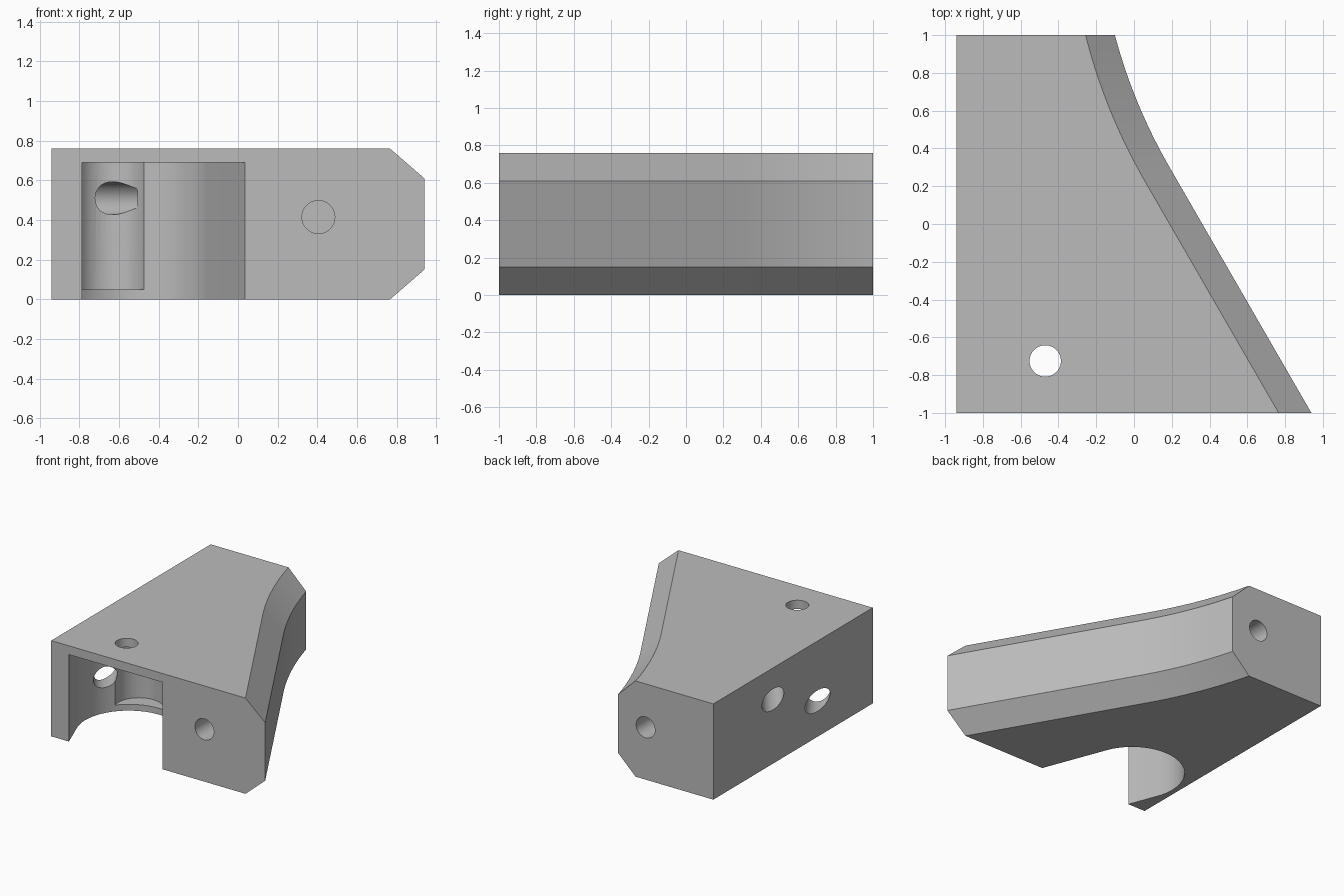
import bpy, bmesh, math
from mathutils import Vector, Matrix

old = bpy.data.objects.get("Cube")
if old:
    bpy.data.objects.remove(old)

grey = bpy.data.materials.new("plain_grey")
grey.use_nodes = True
colour = (0.5, 0.5, 0.5, 1)
grey.diffuse_color = colour
grey.node_tree.nodes["Principled BSDF"].inputs["Base Color"].default_value = colour


def loft(name, rings):
    """Closed solid through matching rings of points."""
    bm = bmesh.new()
    rows = [[bm.verts.new(p) for p in ring] for ring in rings]
    n = len(rows[0])
    for a, b in zip(rows, rows[1:]):
        for i in range(n):
            j = (i + 1) % n
            bm.faces.new((a[i], a[j], b[j], b[i]))
    bm.faces.new(rows[0][::-1])
    bm.faces.new(rows[-1])
    bmesh.ops.recalc_face_normals(bm, faces=bm.faces)
    mesh = bpy.data.meshes.new(name)
    bm.to_mesh(mesh)
    bm.free()
    mesh.materials.append(grey)
    obj = bpy.data.objects.new(name, mesh)
    bpy.context.collection.objects.link(obj)
    return obj


def prism(name, outline, z0, z1):
    return loft(name, [[(x, y, z) for x, y in outline] for z in (z0, z1)])


def rod(name, start, end, radius=0.083):
    """Round drill bit between two points."""
    start, end = Vector(start), Vector(end)
    turn = (end - start).to_track_quat('Z', 'Y')
    steps = [2 * math.pi * i / 40 for i in range(40)]
    circle = [turn @ Vector((radius * math.cos(a), radius * math.sin(a), 0)) for a in steps]
    return loft(name, [[p + c for c in circle] for p in (start, end)])


# Sloping side: a straight run flowing into a concave arc
ARC_X, ARC_Y, ARC_R = 2.70, 1.75, 2.9
SLOPE = math.radians(30)


def side_x(y, inset):
    r = ARC_R + inset
    a = math.asin(min((ARC_Y - y) / r, math.sin(SLOPE)))
    extra = max(0, ARC_Y - r * math.sin(SLOPE) - y)
    return ARC_X - r * math.cos(a) + extra * math.tan(SLOPE)


def body_ring(z, inset):
    ys = [-1, -0.5, 0] + [0.2 + 0.8 * i / 20 for i in range(21)]
    pts = [(side_x(y, inset), y, z) for y in ys]
    return pts + [(-0.94, 1, z), (-0.94, -1, z)]


H, BEVEL = 0.76, 0.15
body = loft("bracket_body", [body_ring(0, BEVEL), body_ring(BEVEL, 0),
                             body_ring(H - BEVEL, 0), body_ring(H, BEVEL)])


# Tilted slot with a round end
def slot(name, mouth, radius, length, tilt, z0, z1):
    pts = [(radius, -0.5), (radius, 0)]
    pts += [(radius * math.cos(math.pi * i / 64), length + radius * math.sin(math.pi * i / 64))
            for i in range(65)]
    pts += [(-radius, 0), (-radius, -0.5)]
    rot = Matrix.Rotation(tilt, 2)
    return prism(name, [Vector(mouth) + rot @ Vector(p) for p in pts], z0, z1)


TILT = math.radians(21)
cutters = [
    slot("pocket_cutter", (-0.375, -1), 0.383, 0.39, TILT, -0.1, 0.69),
    rod("recess_cutter", (-0.635, -0.335, 0.05), (-0.635, -0.335, 0.69), 0.18),
    rod("top_hole_cutter", (-0.47, -0.725, 0.5), (-0.47, -0.725, 1)),
    rod("front_hole_cutter", (0.405, -1.2, 0.415), (0.405, -0.6, 0.415)),
    rod("back_hole_cutter", (-0.345, 1.2, 0.415), (-0.345, 0.6, 0.415)),
    rod("upper_side_hole_cutter", (-1.18, 0.57, 0.51), (-0.56, -0.25, 0.51)),
    rod("lower_side_hole_cutter", (-1.18, 0.08, 0.285), (-0.72, -0.66, 0.285)),
]

bpy.context.view_layer.objects.active = body
body.select_set(True)
for cutter in cutters:
    mod = body.modifiers.new(cutter.name, 'BOOLEAN')
    mod.operation = 'DIFFERENCE'
    mod.solver = 'EXACT'
    mod.object = cutter
    bpy.ops.object.modifier_apply(modifier=mod.name)
for cutter in cutters:
    bpy.data.objects.remove(cutter)

bpy.ops.object.shade_smooth_by_angle(angle=math.radians(25))
